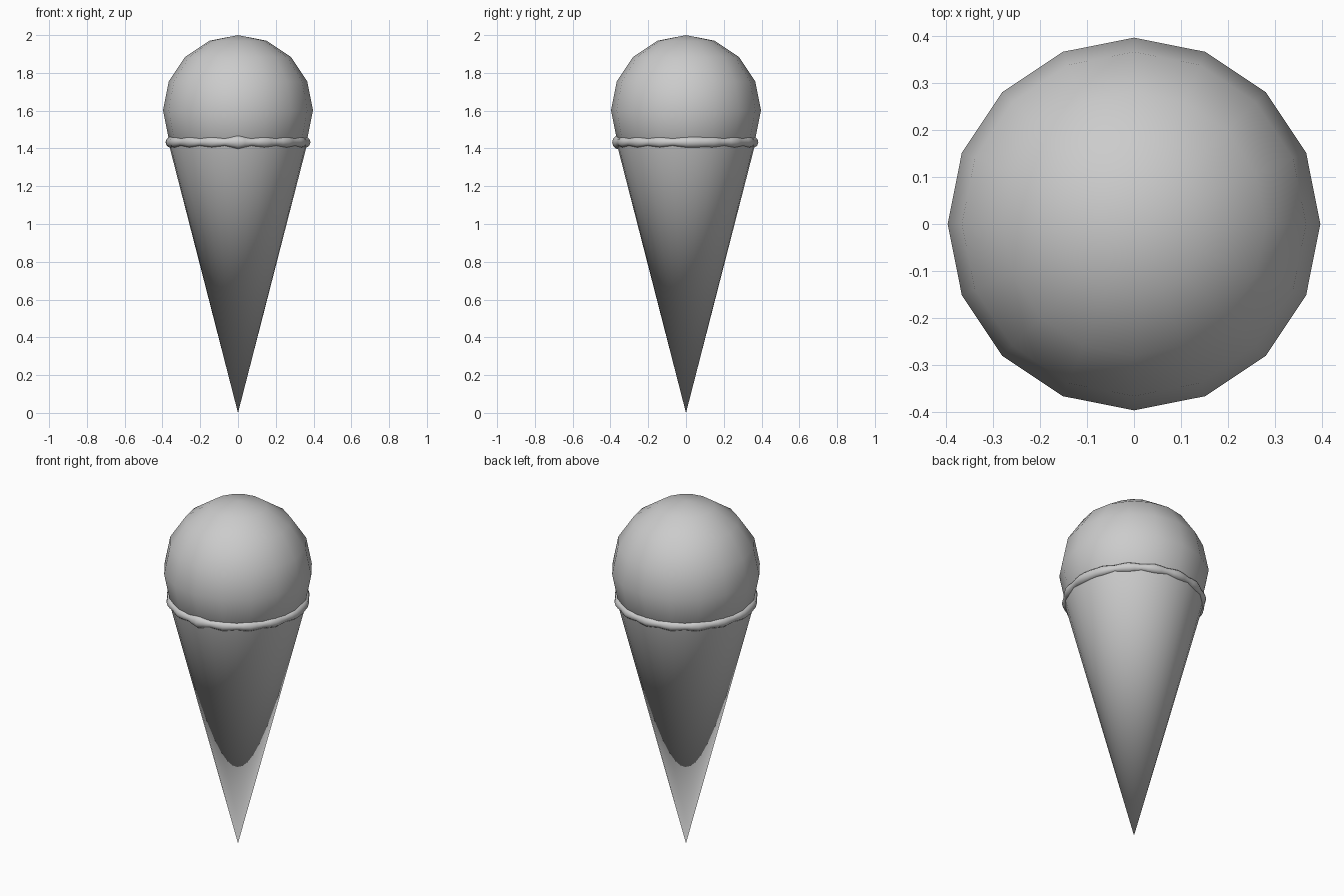
import bpy, bmesh
from math import sin, cos, pi, radians, exp

if "Cube" in bpy.data.objects:
    bpy.data.objects.remove(bpy.data.objects["Cube"])


def smooth(obj):
    for p in obj.data.polygons:
        p.use_smooth = True


# Round scoop, low-poly outline with smooth shading
bpy.ops.mesh.primitive_uv_sphere_add(segments=16, ring_count=8, radius=0.397,
                                     location=(0, 0, 1.603))
scoop = bpy.context.object
scoop.name = "scoop"
smooth(scoop)

# Cone standing on its point, open under the scoop
bpy.ops.mesh.primitive_cone_add(vertices=32, radius1=0, radius2=0.368, depth=1.43,
                                end_fill_type='NOTHING', location=(0, 0, 0.715))
cone = bpy.context.object
cone.name = "cone"
smooth(cone)

# Lumpy rim: ring whose tube swells at regular bumps, with two larger drips
N, M = 64, 10


def tube_radius(a):
    r = 0.022 + 0.004 * cos(16 * a)
    for deg in (10, 190, 270):
        d = (a - radians(deg) + pi) % (2 * pi) - pi
        r += 0.008 * exp(-(d / 0.1) ** 2)
    return r


bm = bmesh.new()
rings = []
for i in range(N):
    a = 2 * pi * i / N
    t = tube_radius(a)
    ring = []
    for j in range(M):
        b = 2 * pi * j / M
        r = 0.357 + t * cos(b)
        ring.append(bm.verts.new((r * cos(a), r * sin(a), 1.433 + t * 1.1 * sin(b))))
    rings.append(ring)
for i in range(N):
    p, q = rings[i], rings[(i + 1) % N]
    for j in range(M):
        k = (j + 1) % M
        bm.faces.new((p[j], q[j], q[k], p[k]))
mesh = bpy.data.meshes.new("melted_rim")
bm.to_mesh(mesh)
bm.free()
rim = bpy.data.objects.new("melted_rim", mesh)
bpy.context.collection.objects.link(rim)
smooth(rim)
